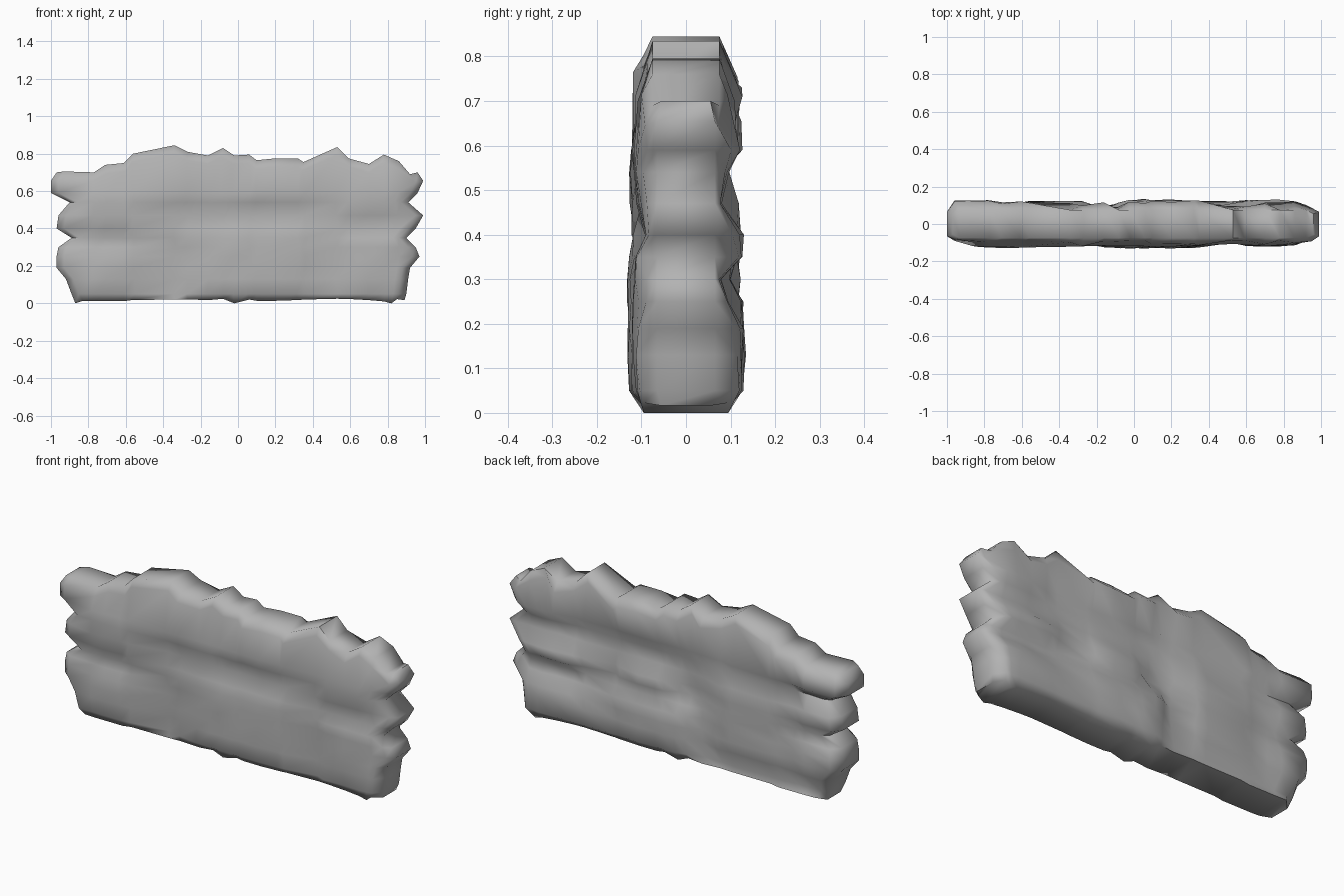
import bpy
import bmesh
import random

random.seed(4)

default_cube = bpy.data.objects.get("Cube")
if default_cube:
    bpy.data.objects.remove(default_cube, do_unlink=True)

# Ragged top edge, as x and z
TOP_EDGE = [(-.98, .7), (-.89, .705), (-.77, .7), (-.71, .74), (-.61, .75), (-.56, .8),
            (-.34, .845), (-.27, .81), (-.16, .79), (-.08, .83), (-.02, .79), (.06, .795),
            (.1, .765), (.2, .775), (.32, .775), (.35, .755), (.53, .835), (.59, .775),
            (.7, .745), (.78, .795), (.86, .76), (.91, .69), (.97, .7)]

# Heights of the stone courses, and how far each end reaches there
ROWS = [.02, .05, .13, .19, .25, .3, .35, .4, .47, .54, .59]
LEFT_END = [-.87, -.89, -.92, -.97, -.97, -.96, -.89, -.97, -.96, -.9, -1, -1, -.97]
RIGHT_END = [.89, .9, .91, .92, .97, .95, .9, .95, .99, .91, .96, .99, .96]

# Stones bulging from each face: x, z, half width, half height, bulge
FRONT_STONES = [(.1, .2, .4, .26, .04), (-.72, .16, .22, .16, .038), (.1, .62, .36, .13, .03),
                (-.66, .5, .28, .16, .036), (.72, .2, .2, .2, .03), (.7, .57, .2, .17, .025),
                (-.36, .66, .2, .15, .035), (-.4, .36, .2, .1, .015)]
BACK_STONES = [(.15, .68, .48, .1, .048), (.15, .15, .3, .17, .055), (.18, .38, .18, .06, .04),
               (-.42, .3, .27, .27, .045), (-.5, .67, .24, .12, .05), (.7, .13, .26, .13, .052),
               (.72, .39, .24, .08, .05), (.78, .63, .17, .1, .045), (-.85, .63, .2, .09, .05),
               (-.85, .42, .2, .08, .045), (-.85, .2, .2, .13, .05)]


def face_depth(x, z, base, stones):
    """Half thickness of the wall, swollen where a stone sits."""
    bulge = 0
    for cx, cz, half_w, half_h, height in stones:
        reach = max(abs(x - cx) / half_w, abs(z - cz) / half_h)
        bulge = max(bulge, height * (1 - min(reach, 1) ** 4))
    return base + bulge + random.uniform(-.005, .005)


def make_face(bm, side, base, stones, outline):
    """One broad face as a grid whose border is pulled in towards the core."""
    last_col, last_row = len(TOP_EDGE) - 1, len(ROWS) + 1
    grid = []
    for i in range(last_col + 1):
        column = []
        for j in range(last_row + 1):
            x, z = outline[i, j]
            at_end = i in (0, last_col)
            if at_end and j in (0, last_row):
                y = .055
            elif at_end:
                y = .065
            elif j == 0:
                y = .095
            elif j == last_row:
                y = .075
            else:
                y = face_depth(x, z, base, stones)
            column.append(bm.verts.new((x, side * y, z)))
        grid.append(column)
    for i in range(last_col):
        for j in range(last_row):
            bm.faces.new((grid[i][j], grid[i + 1][j], grid[i + 1][j + 1], grid[i][j + 1]))
    # Border loop, used to bridge the two faces
    return ([c[0] for c in grid] + grid[-1][1:] + [c[-1] for c in grid[-2::-1]]
            + grid[0][-2:0:-1])


# Shared x and z of every grid point, so both faces meet
outline = {}
for i, (top_x, top_z) in enumerate(TOP_EDGE):
    heights = ROWS + [top_z - .045, top_z]
    for j, z in enumerate(heights):
        x = top_x
        if i == 0:
            x = LEFT_END[j]
        elif i == len(TOP_EDGE) - 1:
            x = RIGHT_END[j]
        elif i == 1:
            x = LEFT_END[j] + .04
        elif i == len(TOP_EDGE) - 2:
            x = RIGHT_END[j] - .04
        elif 0 < j < len(heights) - 1:
            x += random.uniform(-.01, .01)
        if i == len(TOP_EDGE) - 3:
            x = min(x, RIGHT_END[j] - .07)
        if j == 0:
            z = random.uniform(.01, .025) if i % 10 else 0
        outline[i, j] = (x, z)

# Wall body: two stone faces joined around the rim
bm = bmesh.new()
front = make_face(bm, -1, .088, FRONT_STONES, outline)
back = make_face(bm, 1, .076, BACK_STONES, outline)
for k in range(len(front)):
    n = (k + 1) % len(front)
    bm.faces.new((front[k], front[n], back[n], back[k]))
bmesh.ops.recalc_face_normals(bm, faces=bm.faces)
mesh = bpy.data.meshes.new("stone_wall")
bm.to_mesh(mesh)
bm.free()
wall = bpy.data.objects.new("stone_wall", mesh)
bpy.context.collection.objects.link(wall)

# Plain grey stone
stone = bpy.data.materials.new("grey_stone")
stone.use_nodes = True
grey = (.45, .45, .45, 1)
stone.diffuse_color = grey
stone.node_tree.nodes["Principled BSDF"].inputs["Base Color"].default_value = grey
mesh.materials.append(stone)

bpy.ops.object.select_all(action='DESELECT')
wall.select_set(True)
bpy.context.view_layer.objects.active = wall
bpy.ops.object.shade_smooth_by_angle(angle=1.2)
